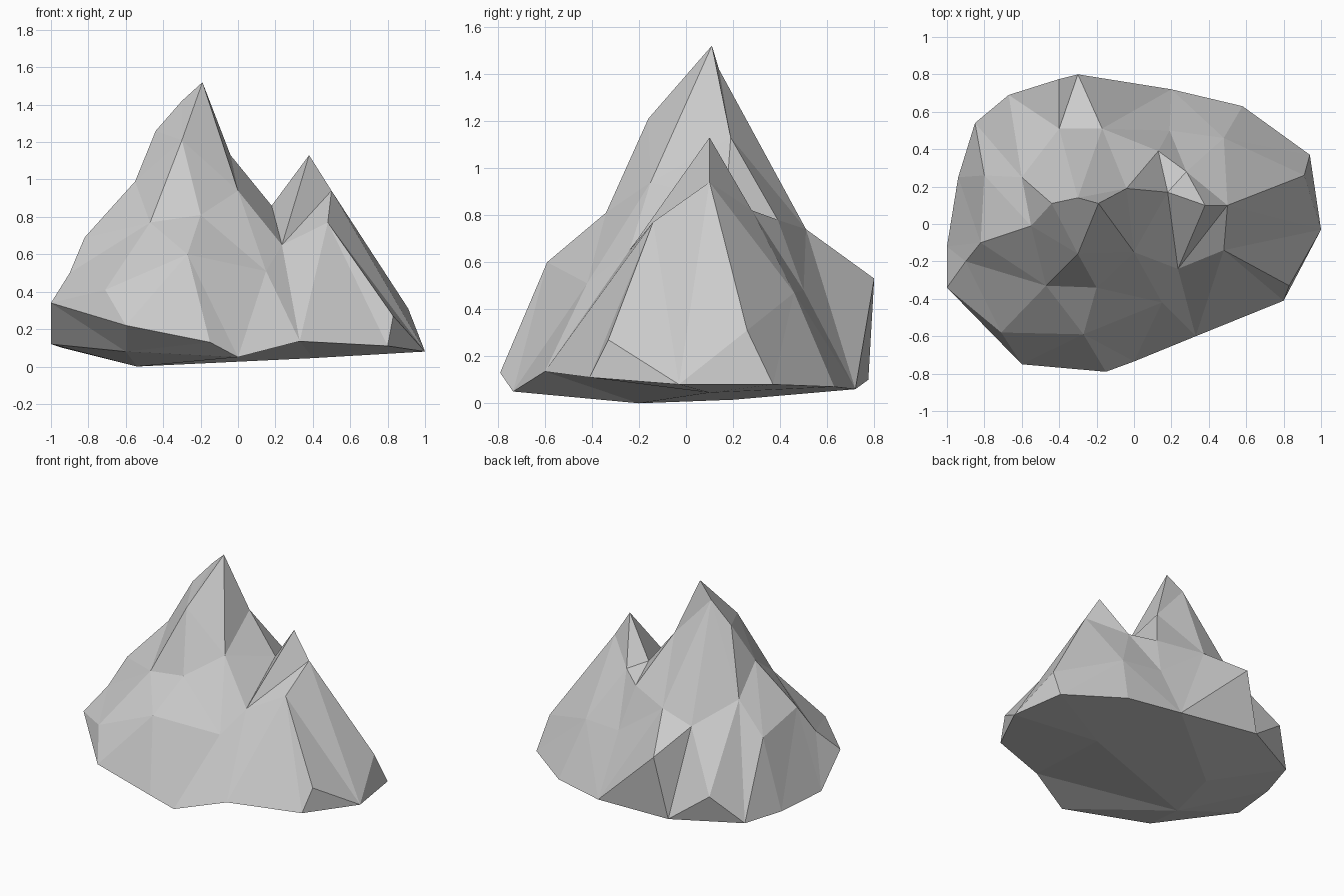
import bpy
import bmesh
from mathutils import Vector
from mathutils.geometry import delaunay_2d_cdt


def remove_default_cube():
    cube = bpy.data.objects.get("Cube")
    if cube:
        bpy.data.objects.remove(cube, do_unlink=True)


def make_material(name, colour):
    material = bpy.data.materials.new(name)
    material.use_nodes = True
    material.diffuse_color = colour
    shader = next(n for n in material.node_tree.nodes if n.type == "BSDF_PRINCIPLED")
    shader.inputs["Base Color"].default_value = colour
    shader.inputs["Roughness"].default_value = 1
    return material


def add_sheet(mesh, lines):
    """Triangulate crease lines, seen from above, into a faceted sheet."""
    points, creases = [], []
    for line in lines:
        for point in line:
            if point not in points:
                points.append(point)
        indices = [points.index(point) for point in line]
        creases += list(zip(indices, indices[1:]))
    flat = [Vector(point[:2]) for point in points]
    result = delaunay_2d_cdt(flat, creases, [], 1, 0.0001)
    flat_out, triangles, origins = result[0], result[2], result[3]
    corners = []
    for spot, origin in zip(flat_out, origins):
        if origin:
            corners.append(mesh.verts.new(points[origin[0]]))
        else:
            nearest = min(points, key=lambda p: (Vector(p[:2]) - spot).length)
            corners.append(mesh.verts.new((spot.x, spot.y, nearest[2])))
    for triangle in triangles:
        mesh.faces.new([corners[i] for i in triangle])


# Key points shared between the ridges
summit = (-.19, .11, 1.52)
spur_top = (-.3, -.16, 1.21)
spur_foot = (-.47, -.33, .77)
saddle_top = (-.04, .19, 1.13)
saddle = (.18, .17, .86)
notch = (.235, -.24, .65)
side_summit = (.38, .1, 1.13)
side_shoulder = (.5, .1, .94)
side_face = (.48, -.14, .77)
front_rib = (0, -.15, .94)
back_step = (.13, .39, .78)
back_nook = (.28, .28, .82)
front_bulge = (-.27, -.59, .6)

# Outline of the foot, in sections
east_foot = [(.8, -.41, .11), (1, -.03, .08), (.94, .37, .08), (.58, .63, .07)]
back_corner = (.2, .72, .06)
back_bulge = (-.3, .8, .53)
back_toe = (-.4, .775, .1)
back_flare = (-.67, .69, .3)
west_foot = [(-.85, .54, .1), (-.94, .25, .1), (-1, -.12, .12)]
west_flare = (-1, -.34, .34)
front_flare = (-.6, -.75, .22)
front_corner = (-.15, -.79, .13)
front_foot = [(0, -.735, .05), (.33, -.6, .135)]
outline = (east_foot + [back_corner, back_bulge, back_toe, back_flare] + west_foot
           + [west_flare, front_flare, front_corner] + front_foot + east_foot[:1])

# Ridges and creases of the two peaks
west_ridge = [summit, (-.3, .14, 1.42), (-.44, .11, 1.26), (-.55, -.01, .99),
              (-.82, -.1, .69), (-.9, -.2, .5), west_flare]
east_ridge = [summit, saddle_top, saddle, side_summit, side_shoulder,
              (.91, .26, .31), east_foot[2]]
spur = [summit, spur_top, spur_foot, (-.71, -.58, .41), front_flare]
spur_branch = [spur_top, (-.2, -.34, .81), front_bulge, front_corner]
front_crease = [summit, front_rib, notch, front_foot[1]]
gully = [saddle, notch, side_summit]
side_edge = [notch, side_shoulder, side_face, (.83, -.33, .27), east_foot[0]]
side_front = [side_face, front_foot[1]]
hollow = [saddle_top, back_step, back_nook, side_summit]
hollow_crease = [back_step, saddle, back_nook]
back_ledge = [(-.8, .26, .6), (-.6, .25, .82), (-.4, .51, .67), (-.17, .51, .74),
              back_step, (.19, .5, .48), (.48, .46, .47)]
back_rib = [saddle_top, (-.17, .51, .74), back_bulge]
front_knob = [front_rib, (.15, -.42, .51), front_foot[1]]

# Underside: a shallow keel inside the sole
sole = ([back_corner, back_toe] + west_foot + [(-.6, -.55, .08)] + front_foot)
keel = [(-.54, -.2, 0), (-.45, .2, .015), (.4, .1, .045)]

remove_default_cube()
rock = bmesh.new()
add_sheet(rock, [outline, west_ridge, east_ridge, spur, spur_branch, front_crease,
                 gully, side_edge, side_front, hollow, hollow_crease, back_ledge,
                 back_rib, front_knob])
add_sheet(rock, [outline, sole, keel])
bmesh.ops.remove_doubles(rock, verts=rock.verts, dist=0.001)
bmesh.ops.recalc_face_normals(rock, faces=rock.faces)

data = bpy.data.meshes.new("twin_peak_rock")
rock.to_mesh(data)
rock.free()
data.materials.append(make_material("pale_grey_stone", (.6, .6, .6, 1)))
mountain = bpy.data.objects.new("twin_peak_rock", data)
bpy.context.collection.objects.link(mountain)
